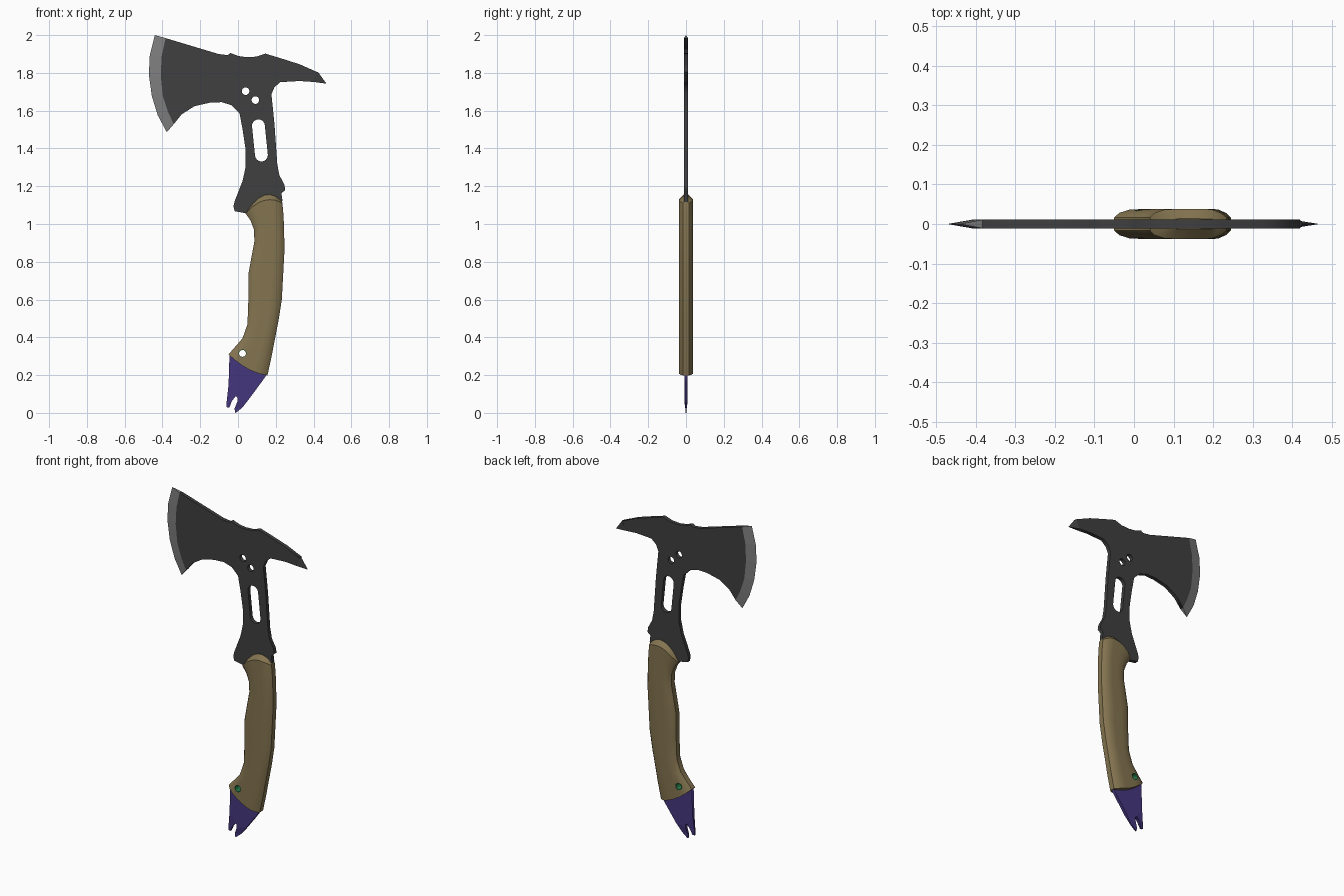
import bpy, bmesh, math

if "Cube" in bpy.data.objects:
    bpy.data.objects.remove(bpy.data.objects["Cube"])

T = 0.011  # half thickness of the steel plate


def paint(obj, name, rgb):
    mat = bpy.data.materials.get(name) or bpy.data.materials.new(name)
    mat.diffuse_color = (*rgb, 1)
    mat.use_nodes = True
    mat.node_tree.nodes["Principled BSDF"].inputs["Base Color"].default_value = mat.diffuse_color
    obj.data.materials.clear()
    obj.data.materials.append(mat)


def select(obj):
    bpy.ops.object.select_all(action='DESELECT')
    obj.select_set(True)
    bpy.context.view_layer.objects.active = obj


def plate(name, loops, half):
    """Flat XZ plate from an outline plus hole loops."""
    cu = bpy.data.curves.new(name, 'CURVE')
    cu.dimensions, cu.fill_mode, cu.extrude = '2D', 'BOTH', half
    for pts in loops:
        sp = cu.splines.new('POLY')
        sp.points.add(len(pts) - 1)
        for p, (x, z) in zip(sp.points, pts):
            p.co = (x, z, 0, 1)
        sp.use_cyclic_u = True
    obj = bpy.data.objects.new(name, cu)
    bpy.context.collection.objects.link(obj)
    obj.rotation_euler.x = math.pi / 2
    select(obj)
    bpy.ops.object.convert(target='MESH')
    obj = bpy.context.object
    bpy.ops.object.transform_apply(location=False, rotation=True, scale=False)
    return obj


def mesh(name, verts, faces):
    me = bpy.data.meshes.new(name)
    me.from_pydata(verts, [], faces)
    bm = bmesh.new()
    bm.from_mesh(me)
    bmesh.ops.recalc_face_normals(bm, faces=bm.faces)
    bm.to_mesh(me)
    bm.free()
    obj = bpy.data.objects.new(name, me)
    bpy.context.collection.objects.link(obj)
    return obj


def wedge(name, edge, inner):
    """Sharpened strip: a keen edge at y=0 widening to the plate thickness."""
    n = len(edge)
    verts = [(x, 0, z) for x, z in edge]
    verts += [(x, y, z) for y in (-T, T) for x, z in inner]
    faces = []
    for i in range(n - 1):
        faces += [(i, i + 1, n + i + 1, n + i), (i, i + 1, 2 * n + i + 1, 2 * n + i),
                  (n + i, n + i + 1, 2 * n + i + 1, 2 * n + i)]
    faces += [(k, n + k, 2 * n + k) for k in (0, n - 1)]
    return mesh(name, verts, faces)


def arc(cx, cz, r, a0, a1, n):
    return [(cx + r * math.cos(math.radians(a0 + (a1 - a0) * i / n)),
             cz + r * math.sin(math.radians(a0 + (a1 - a0) * i / n))) for i in range(n + 1)]


# Axe head with neck, round holes and slot
bevel = [(-.383, 1.984), (-.404, 1.889), (-.409, 1.788), (-.398, 1.677), (-.372, 1.597), (-.34, 1.529)]
spike = [(.42, 1.804), (.40, 1.752)]
outline = bevel + [
    (-.298, 1.581), (-.23, 1.624), (-.15, 1.642), (-.087, 1.645), (-.034, 1.629), (.008, 1.587),
    (.024, 1.502), (.04, 1.396), (.04, 1.30), (.024, 1.227), (-.018, 1.12), (-.024, 1.095),
    (-.018, 1.068), (.04, 1.057), (.10, 1.03), (.22, 1.06), (.235, 1.126), (.23, 1.163),
    (.25, 1.18), (.245, 1.21), (.219, 1.258), (.208, 1.317), (.193, 1.529), (.177, 1.687),
    (.193, 1.724), (.224, 1.751), (.325, 1.757)] + spike[::-1] + [
    (.325, 1.846), (.224, 1.878), (.145, 1.902), (.098, 1.886), (.045, 1.883), (.003, 1.889),
    (-.04, 1.905), (-.055, 1.894), (-.103, 1.90)]
slot = arc(.108, 1.52, .034, 6, 186, 10) + arc(.124, 1.365, .034, 186, 366, 10)
holes = [arc(x, z, .02, 0, 345, 23) for x, z in ((.04, 1.703), (.092, 1.656))]
head = plate("axe_head", [outline, slot] + holes, T)
paint(head, "dark_steel", (.05, .05, .05))

# Ground cutting edge and spike tip
edge = [(-.44, 2.0), (-.467, 1.894), (-.472, 1.79), (-.456, 1.677), (-.425, 1.576), (-.377, 1.486)]
paint(wedge("cutting_edge", edge, bevel), "ground_steel", (.21, .21, .21))
tip = wedge("spike_tip", [(.425, 1.803), (.468, 1.743)], spike)
paint(tip, "dark_steel", (.05, .05, .05))

# Handle: rows of (left x, left z, right x, right z, bulge, thickness)
rows = [
    (-.05, .31, .156, .199, -.022, 1), (-.013, .352, .177, .294, -.01, 1),
    (.024, .395, .193, .379, 0, 1), (.05, .469, .214, .485, 0, 1),
    (.055, .60, .232, .60, 0, 1), (.055, .734, .24, .75, 0, 1),
    (.071, .824, .245, .84, 0, 1), (.087, .909, .245, .92, 0, 1),
    (.084, .972, .243, 1.0, .01, 1), (.066, 1.02, .24, 1.057, .025, 1),
    (.04, 1.055, .235, 1.11, .042, 1), (.045, 1.062, .232, 1.122, .06, .35)]
section = [(0, .016), (.06, .028), (.18, .036), (.35, .038), (.5, .038),
           (.65, .038), (.8, .037), (.93, .027), (1, .016)]
ring = [(t, -y) for t, y in section] + [(t, y) for t, y in section[::-1]]
m, h = len(ring), len(section)
verts = [(lx + (rx - lx) * t, y * k, lz + (rz - lz) * t + b * 4 * t * (1 - t))
         for lx, lz, rx, rz, b, k in rows for t, y in ring]
faces = [(r * m + i, r * m + (i + 1) % m, (r + 1) * m + (i + 1) % m, (r + 1) * m + i)
         for r in range(len(rows) - 1) for i in range(m)]
for base in (0, (len(rows) - 1) * m):
    faces += [(base + i, base + i + 1, base + m - 2 - i, base + m - 1 - i) for i in range(h - 1)]
handle = mesh("handle", verts, faces)
paint(handle, "tan_grip", (.23, .175, .08))

# Lanyard hole through the handle
hx, hz = .024, .315
bpy.ops.mesh.primitive_cylinder_add(vertices=24, radius=.021, depth=.2, location=(hx, 0, hz),
                                    rotation=(math.pi / 2, 0, 0))
cutter = bpy.context.object
cutter.hide_render = True
cut = handle.modifiers.new("lanyard_hole", 'BOOLEAN')
cut.operation, cut.solver, cut.object = 'DIFFERENCE', 'EXACT', cutter
select(handle)
bpy.ops.object.modifier_apply(modifier=cut.name)
bpy.data.objects.remove(cutter)
paint(handle, "tan_grip", (.23, .175, .08))
select(handle)
bpy.ops.object.shade_smooth_by_angle(angle=math.radians(30))

# Green lanyard tube
tube = plate("lanyard_tube", [arc(hx, hz, r, 0, 345, 23) for r in (.021, .018)], .036)
paint(tube, "green_tube", (.02, .2, .07))
select(tube)
bpy.ops.object.shade_smooth_by_angle(angle=math.radians(30))

# Forked pry end, thinned toward its points
fork = [(-.045, .31), (-.05, .15), (-.061, .05), (-.06, .03), (-.045, .029), (-.034, .06),
        (-.013, .088), (-.003, .082), (-.003, .06), (-.018, .024), (-.016, .003), (-.012, 0),
        (.024, .029), (.061, .077), (.124, .162), (.153, .203), (.13, .24), (.02, .275)]
pry = plate("pry_end", [fork], .009)
for v in pry.data.vertices:
    if v.co.z < .055:
        v.co.y *= .4
paint(pry, "purple_steel", (.06, .037, .21))
